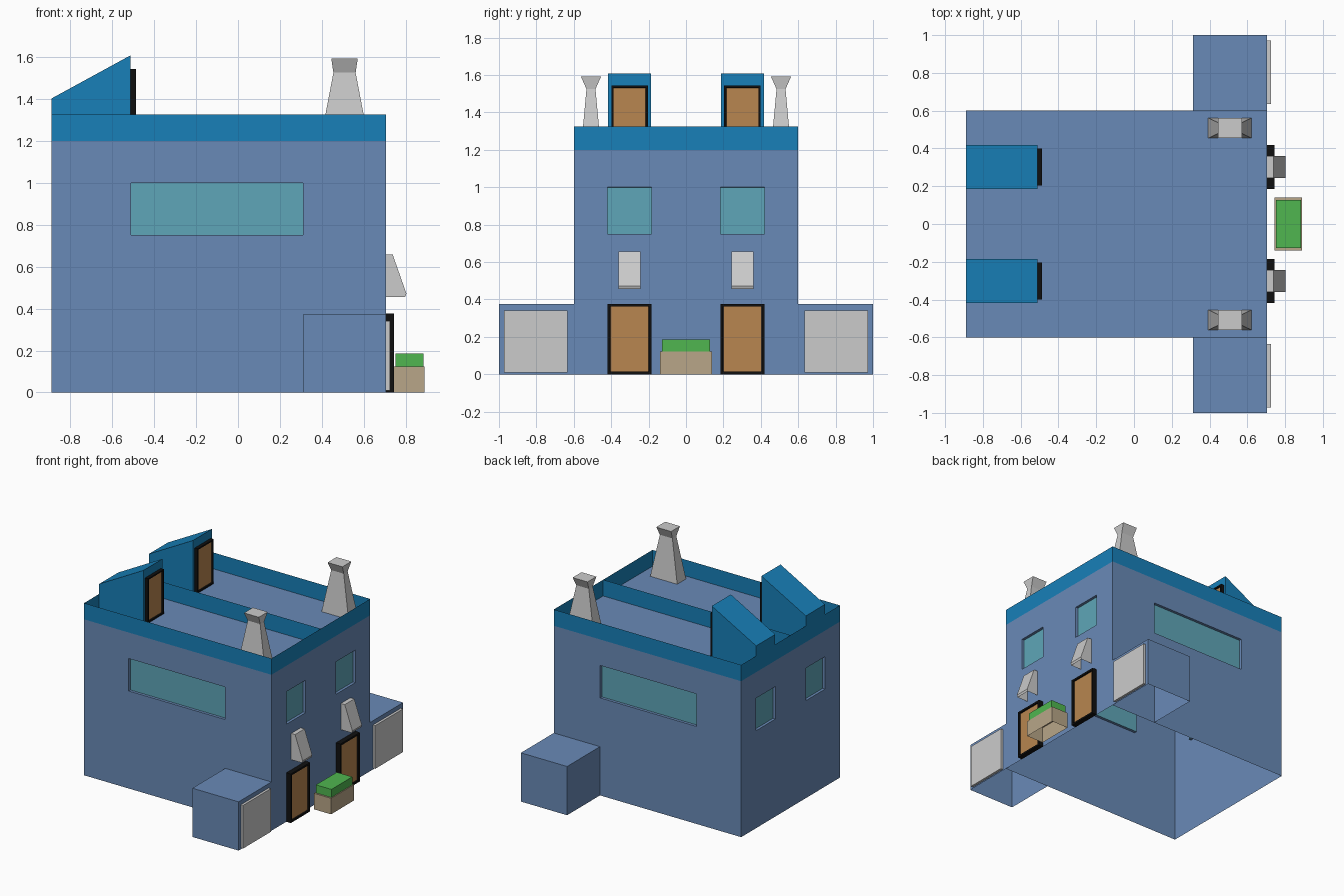
import bpy, bmesh

if "Cube" in bpy.data.objects:
    bpy.data.objects.remove(bpy.data.objects["Cube"])


def material(name, r, g, b):
    m = bpy.data.materials.new(name)
    m.diffuse_color = (r, g, b, 1)
    m.use_nodes = True
    m.node_tree.nodes["Principled BSDF"].inputs["Base Color"].default_value = m.diffuse_color
    return m


WALL = material("wall_blue", .141, .254, .474)
TRIM = material("trim_blue", .009, .216, .485)
GLASS = material("window_teal", .114, .381, .479)
WOOD = material("door_wood", .479, .238, .08)
BLACK = material("frame_black", .005, .005, .005)
GREEN = material("hedge_green", .08, .468, .08)
TAN = material("planter_tan", .479, .381, .246)

X0, X1, Y, ROOF, TOP = -.89, .705, .6, 1.2, 1.325


def finish(name, bm, *mats):
    me = bpy.data.meshes.new(name)
    bm.to_mesh(me)
    bm.free()
    for m in mats:
        me.materials.append(m)
    ob = bpy.data.objects.new(name, me)
    bpy.context.collection.objects.link(ob)
    return ob


def rings_bm(rings, bottom=False, top=True):
    """Stack of rectangles (x0, x1, y0, y1, z) joined by side faces, z upward."""
    bm = bmesh.new()
    rows = [[bm.verts.new((x, y, z)) for x, y in ((a, c), (b, c), (b, d), (a, d))]
            for a, b, c, d, z in rings]
    for lo, hi in zip(rows, rows[1:]):
        for i in range(4):
            j = (i + 1) % 4
            bm.faces.new((lo[i], lo[j], hi[j], hi[i]))
    if bottom:
        bm.faces.new(rows[0][::-1])
    if top:
        bm.faces.new(rows[-1])
    bm.normal_update()
    return bm


def box(name, x0, x1, y0, y1, z0, z1, *mats, **kw):
    return finish(name, rings_bm([(x0, x1, y0, y1, z0), (x0, x1, y0, y1, z1)], **kw), *mats)


def prism(name, profile, y0, y1, *mats, open_edge=None):
    """Extrude an xz profile (anticlockwise seen from the front) along y."""
    bm = bmesh.new()
    a = [bm.verts.new((x, y0, z)) for x, z in profile]
    b = [bm.verts.new((x, y1, z)) for x, z in profile]
    bm.faces.new(a)
    bm.faces.new(b[::-1])
    n = len(profile)
    for i in range(n):
        j = (i + 1) % n
        if i != open_edge:
            bm.faces.new((a[j], a[i], b[i], b[j]))
    return finish(name, bm, *mats)


def wall(bm, place, ucuts, holes, flip):
    """Wall sheet split at the window edges, window cells pushed inward."""
    vcuts = [0, .75, 1.0, ROOF]
    panes = []
    for i, (u0, u1) in enumerate(zip(ucuts, ucuts[1:])):
        for k, (v0, v1) in enumerate(zip(vcuts, vcuts[1:])):
            vs = [bm.verts.new(place(u, v))
                  for u, v in ((u0, v0), (u1, v0), (u1, v1), (u0, v1))]
            f = bm.faces.new(vs[::-1] if flip else vs)
            f.normal_update()
            if k == 1 and i in holes:
                f.material_index = 1
                panes.append(f)
    rims = bmesh.ops.inset_individual(bm, faces=panes, thickness=.001, depth=-.02)
    for f in rims["faces"]:
        if f not in panes:
            f.material_index = 0


# House shell: four walls with recessed windows, flat roof, open underneath
bm = bmesh.new()
side = [X0, -.51, .31, X1]
end = [-Y, -.42, -.185, .185, .42, Y]
wall(bm, lambda u, v: (u, -Y, v), side, {1}, False)
wall(bm, lambda u, v: (u, Y, v), side, {1}, True)
wall(bm, lambda u, v: (X1, u, v), end, {1, 3}, False)
wall(bm, lambda u, v: (X0, u, v), end, {1, 3}, True)
bm.faces.new([bm.verts.new((x, y, ROOF)) for x, y in ((X0, -Y), (X1, -Y), (X1, Y), (X0, Y))])
bmesh.ops.remove_doubles(bm, verts=bm.verts[:], dist=.0001)
finish("house_walls", bm, WALL, GLASS)

# Thin parapet and roof divider
box("parapet", X0, X1, -Y, Y, ROOF, TOP, TRIM, top=False)
bm = bmesh.new()
bm.faces.new([bm.verts.new((x, 0, z)) for x, z in ((X0, ROOF), (X1, ROOF), (X1, TOP), (X0, TOP))])
finish("roof_divider", bm, TRIM)


def door(name, x0, x1, yc, width, z0, z1, border):
    """Black frame box with a wooden panel set into its +x face."""
    bm = rings_bm([(x0, x1, yc - width / 2, yc + width / 2, z) for z in (z0, z1)], bottom=True)
    face = max(bm.faces, key=lambda f: f.calc_center_median().x)
    bmesh.ops.inset_individual(bm, faces=[face], thickness=border, depth=0)
    bmesh.ops.inset_individual(bm, faces=[face], thickness=.001, depth=-.012)
    face.material_index = 1
    finish(name, bm, BLACK, WOOD)


for s, tag in ((-1, "near"), (1, "far")):
    yc = s * .302
    # Entrance door with its lamp
    door("front_door_" + tag, X1, .743, yc, .235, 0, .377, .02)
    prism("wall_lamp_" + tag,
          [(X1, .455), (.797, .455), (.803, .472), (.738, .657), (X1, .657)],
          yc - .058, yc + .058, open_edge=0)

    # Roof stair housing with sloped top and door
    prism("stair_housing_" + tag,
          [(X0, ROOF), (-.512, ROOF), (-.512, 1.608), (X0, 1.402)],
          yc - .116, yc + .116, TRIM, open_edge=0)
    door("roof_door_" + tag, -.512, -.487, yc, .195, ROOF, 1.543, .015)

    # Chimney: tapered shaft with flared cap
    cx, cy = .508, s * .508
    finish("chimney_" + tag, rings_bm(
        [(cx - w, cx + w, cy - d, cy + d, z) for w, d, z in
         ((.115, .054, ROOF), (.053, .024, 1.525), (.063, .054, 1.592))]))

    # Garage and its door
    ya, yb = sorted((s * Y, s * 1.0))
    box("garage_" + tag, .312, X1, ya, yb, 0, .375, WALL)
    box("garage_door_" + tag, X1, .724, s * .803 - .169, s * .803 + .169, .01, .342, bottom=True)

# Planter and hedge
box("planter", .745, .89, -.14, .14, 0, .123, TAN)
box("hedge", .752, .884, -.127, .127, .123, .185, GREEN)
